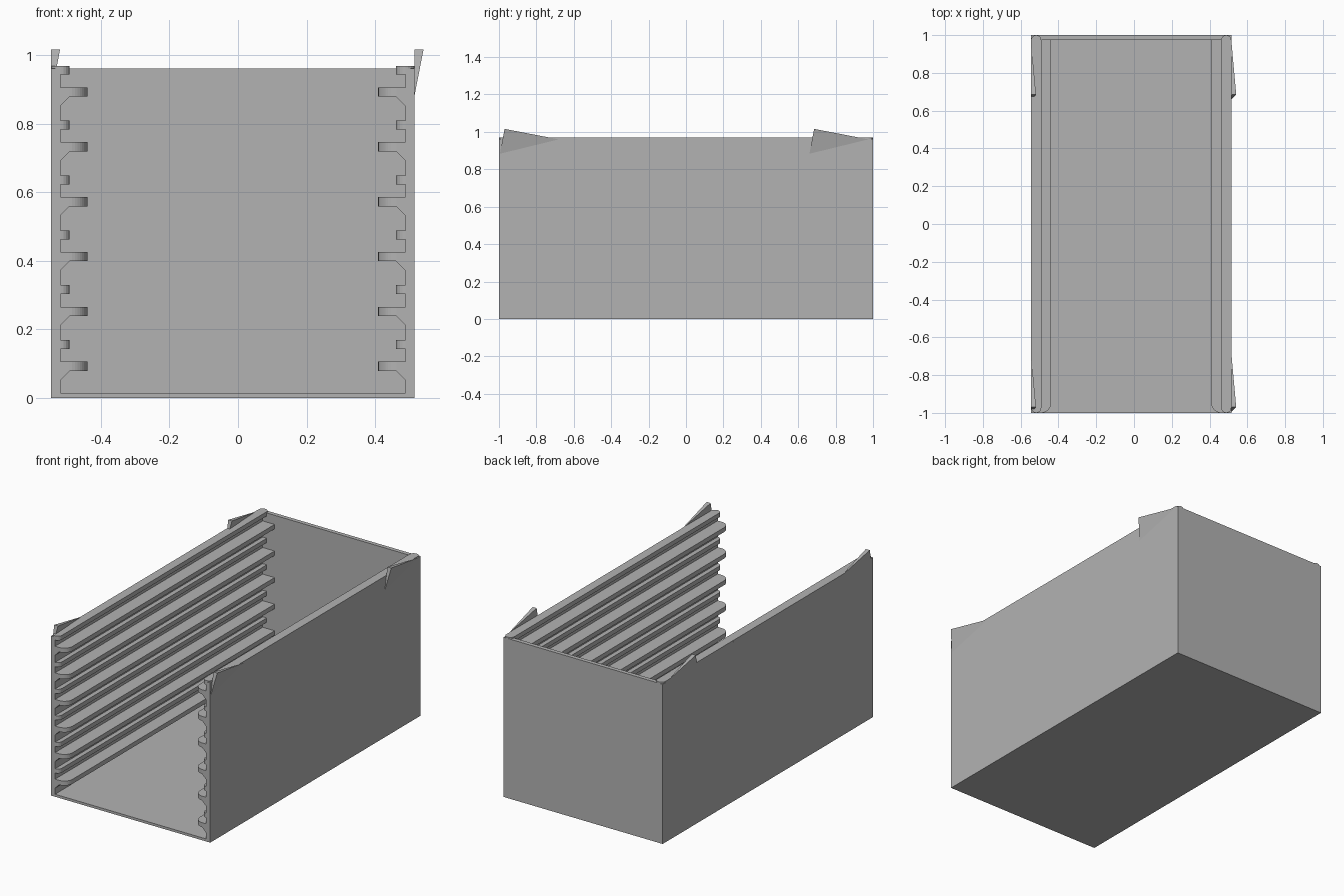
import bpy
import bmesh
from math import sin, cos, pi
from mathutils import Vector

cube = bpy.data.objects.get("Cube")
if cube:
    bpy.data.objects.remove(cube)

grey = bpy.data.materials.new("plain grey")
grey.use_nodes = True
GREY = (0.45, 0.45, 0.45, 1)
grey.diffuse_color = GREY
grey.node_tree.nodes["Principled BSDF"].inputs["Base Color"].default_value = GREY

MID = -0.015       # centre plane of the tray
HALF = 0.53        # half the tray width
WALL = 0.027
HEIGHT = 0.961
FLOOR = 0.015
PITCH = 0.16       # spacing of the rails
INNER = HALF - WALL


def finish(name, bm):
    bmesh.ops.recalc_face_normals(bm, faces=bm.faces)
    mesh = bpy.data.meshes.new(name)
    bm.to_mesh(mesh)
    bm.free()
    mesh.materials.append(grey)
    obj = bpy.data.objects.new(name, mesh)
    bpy.context.collection.objects.link(obj)
    return obj


def prism(name, outline, depth):
    """Extrude a closed outline of 3D points along a vector."""
    bm = bmesh.new()
    face = bm.faces.new([bm.verts.new(p) for p in outline])
    result = bmesh.ops.extrude_face_region(bm, geom=[face], use_keep_orig=True)
    moved = [v for v in result["geom"] if isinstance(v, bmesh.types.BMVert)]
    bmesh.ops.translate(bm, verts=moved, vec=Vector(depth))
    return finish(name, bm)


def arc(x, y, r, start, end, side, z, steps=10):
    angles = [start + (end - start) * i / steps for i in range(steps + 1)]
    return [(MID + side * (x + r * cos(a)), y + r * sin(a), z) for a in angles]


# Tray shell: a U-shaped section with a back panel
section = [(-HALF, 0), (HALF, 0), (HALF, HEIGHT), (INNER, HEIGHT),
           (INNER, FLOOR), (-INNER, FLOOR), (-INNER, HEIGHT), (-HALF, HEIGHT)]
prism("tray_shell", [(MID + x, -1, z) for x, z in section], (0, 2, 0))
panel = [(-INNER, FLOOR), (INNER, FLOOR), (INNER, HEIGHT), (-INNER, HEIGHT)]
prism("back_panel", [(MID + x, 0.975, z) for x, z in panel], (0, 0.025, 0))

for side, label in ((1, "left"), (-1, "right")):
    for i in range(6):
        # Wide shelf rail with a rounded front corner
        z = 0.079 + i * PITCH
        r = 0.053
        outline = [(MID + side * INNER, 0.975, z), (MID + side * INNER, -1, z)]
        outline += arc(HALF - r, -1 + r, r, -pi / 2, -pi, side, z)
        outline += [(MID + side * (HALF - 2 * r), 0.975, z)]
        prism(f"{label}_shelf_rail_{i + 1}", outline, (0, 0, 0.027))

        # Sloped support under the shelf rail
        wedge = [(INNER, z), (INNER - WALL, z), (INNER, z - WALL)]
        prism(f"{label}_rail_support_{i + 1}",
              [(MID + side * x, -1, h) for x, h in wedge], (0, 1.975, 0))

        # Narrow guide rail with fully rounded ends, half sunk into the wall
        z = 0.143 + i * PITCH
        outline = arc(INNER, -1 + WALL, WALL, -pi, 0, side, z)
        outline += arc(INNER, 1 - WALL, WALL, 0, pi, side, z)
        prism(f"{label}_guide_rail_{i + 1}", outline, (0, 0, 0.026))

    # Pointed catches on the upper edge, both leaning towards +x
    x = MID + side * HALF
    for y, place in ((-1, "front"), (0.655, "rear")):
        bm = bmesh.new()
        corners = [(x, y + 0.03, 1.016), (x + 0.026, y + 0.03, 1.016),
                   (x, y + 0.005, 0.883), (x, y + 0.32, 0.96)]
        bmesh.ops.convex_hull(bm, input=[bm.verts.new(c) for c in corners])
        finish(f"{label}_{place}_catch", bm)
